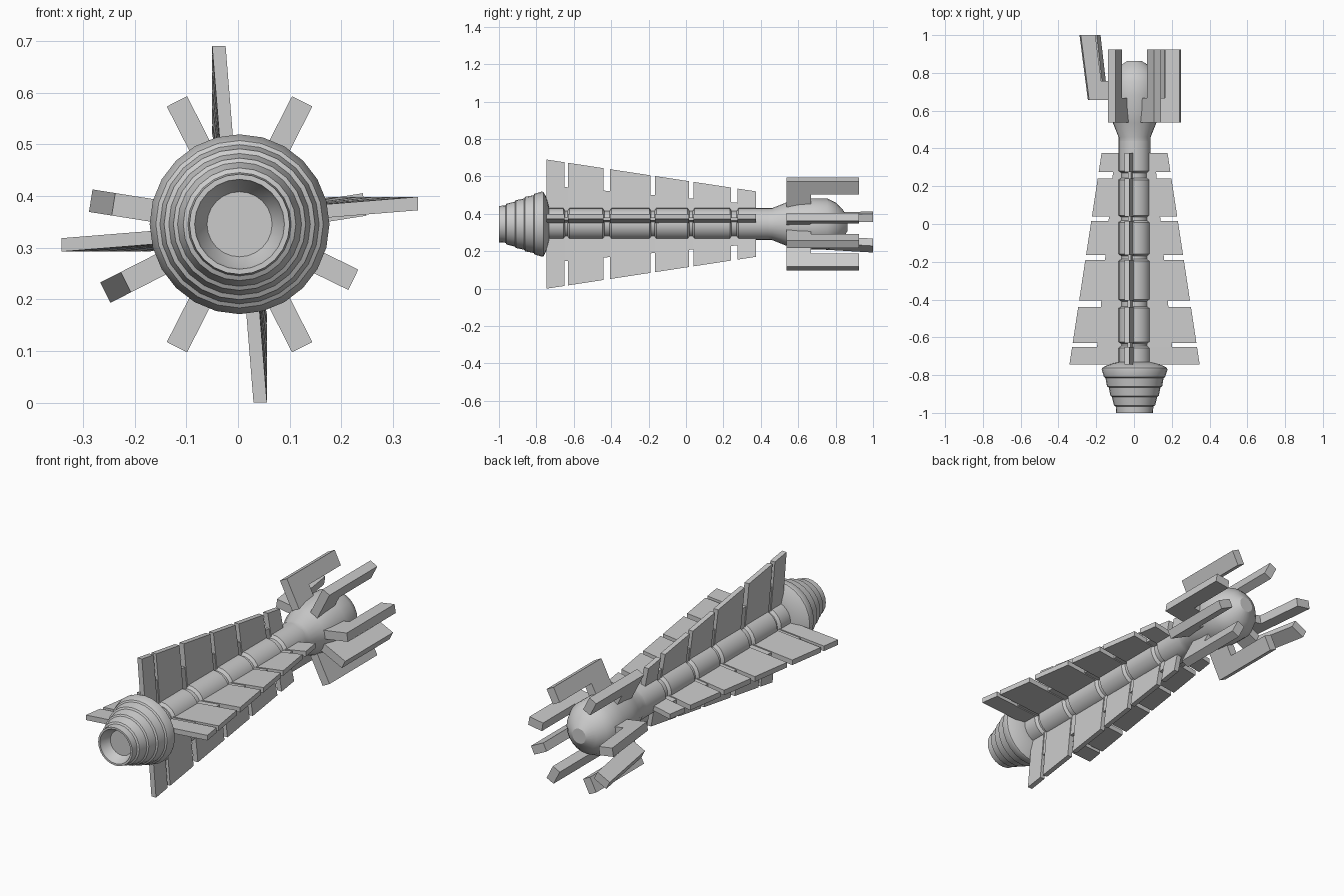
import bpy, bmesh, math
from mathutils import Vector

if "Cube" in bpy.data.objects:
    bpy.data.objects.remove(bpy.data.objects["Cube"])

CX, CZ = 0.003, 0.345   # long axis runs along y through this point


def place(r, t, y, ang):
    """Radial r, tangential t and length y around the axis -> world point."""
    c, s = math.cos(ang), math.sin(ang)
    return Vector((CX + r * c - t * s, y, CZ + r * s + t * c))


def finish(bm, name, smooth=False):
    bmesh.ops.recalc_face_normals(bm, faces=bm.faces)
    me = bpy.data.meshes.new(name)
    bm.to_mesh(me)
    bm.free()
    ob = bpy.data.objects.new(name, me)
    bpy.context.collection.objects.link(ob)
    if smooth:
        bpy.ops.object.select_all(action='DESELECT')
        ob.select_set(True)
        bpy.context.view_layer.objects.active = ob
        bpy.ops.object.shade_smooth_by_angle(angle=math.radians(30))
    return ob


def lathe(name, profile, n=24):
    """Spin (y, radius) points about the long axis and cap both ends."""
    bm = bmesh.new()
    rings = [[bm.verts.new(place(r, 0, y, 2 * math.pi * i / n)) for i in range(n)]
             for y, r in profile]
    for a, b in zip(rings, rings[1:]):
        for i in range(n):
            j = (i + 1) % n
            bm.faces.new((a[i], a[j], b[j], b[i]))
    bm.faces.new(rings[0])
    bm.faces.new(rings[-1])
    return finish(bm, name, True)


def slab(bm, outline, ang, thick, tang=lambda r, y: 0.0):
    """Extrude an (r, y) outline across its tangential thickness."""
    sides = []
    for s in (-0.5, 0.5):
        sides.append([bm.verts.new(place(r, tang(r, y) + s * thick, y, ang))
                      for r, y in outline])
    a, b = sides
    bm.faces.new(a)
    bm.faces.new(b)
    for i in range(len(a)):
        j = (i + 1) % len(a)
        bm.faces.new((a[i], a[j], b[j], b[i]))


# stepped nozzle with a recessed mouth
lathe("nozzle", [
    (-0.95, 0.063), (-0.985, 0.083), (-1.0, 0.087), (-1.0, 0.097), (-0.965, 0.1),
    (-0.96, 0.109), (-0.915, 0.12), (-0.91, 0.128), (-0.865, 0.137),
    (-0.86, 0.146), (-0.815, 0.154), (-0.81, 0.162), (-0.772, 0.174),
    (-0.762, 0.172), (-0.75, 0.15), (-0.738, 0.115), (-0.73, 0.08)])

# segmented shaft, with a groove at every gap between fin plates
plates = [(-0.745, -0.65), (-0.63, -0.44), (-0.405, -0.19),
          (-0.165, 0.015), (0.04, 0.24), (0.275, 0.375)]
R, G = 0.085, 0.07
prof = []
for y0, y1 in plates:
    prof += [(y0 - 0.004, G), (y0 + 0.006, R), (y1 - 0.006, R), (y1 + 0.004, G)]
prof[-2:] = [(0.44, R)]
lathe("shaft", prof)

# flared neck and domed head
lathe("head", [(0.43, R), (0.46, R), (0.535, 0.115), (0.60, 0.13), (0.68, 0.137),
               (0.755, 0.137), (0.80, 0.115), (0.835, 0.082), (0.863, 0.038)])


# four rows of fin plates, leaning slightly sideways
def tip(y):
    return 0.345 - 0.152 * (y + 0.745)


def lean(r, y):
    k = (r - 0.06) / (tip(y) - 0.06)
    return 0.017 + 0.023 * k


for q in range(4):
    ang = q * math.pi / 2
    bm = bmesh.new()
    for y0, y1 in plates:
        slab(bm, [(0.06, y0), (tip(y0), y0), (tip(y1), y1), (0.06, y1)],
             ang, 0.026, lean)
    finish(bm, f"fin_plates_{q + 1}")
    # thin webs joining neighbouring plates
    bm = bmesh.new()
    for (_, y0), (y1, _) in zip(plates, plates[1:]):
        a, b = y0 - 0.005, y1 + 0.005
        slab(bm, [(0.06, a), (0.6 * tip(a), a), (0.6 * tip(b), b), (0.06, b)],
             ang, 0.016, lean)
    finish(bm, f"fin_webs_{q + 1}")


# L-shaped prongs around the head; the two left ones sit further back and splay out
def prong(name, deg, outer, y0, y1, foot, inner, splay=0.0):
    ri = outer - 0.078
    pts = [(inner, y0), (outer, y0), (outer, y1), (ri, y1), (ri, y0 + foot), (inner, y0 + foot)]
    pts = [(r + splay * (y - y0), y) for r, y in pts]
    bm = bmesh.new()
    slab(bm, pts, math.radians(deg), 0.044)
    finish(bm, name)


for i, deg in enumerate((63, 117, 243, 297)):
    prong(f"prong_vertical_{i + 1}", deg, 0.267, 0.537, 0.925, 0.13, 0.09)
for i, deg in enumerate((9, -26)):
    prong(f"prong_right_{i + 1}", deg, 0.245, 0.537, 0.925, 0.13, 0.09)
for i, deg in enumerate((171, 207)):
    prong(f"prong_left_{i + 1}", deg, 0.247, 0.657, 1.0, 0.1, 0.11, 0.13)
